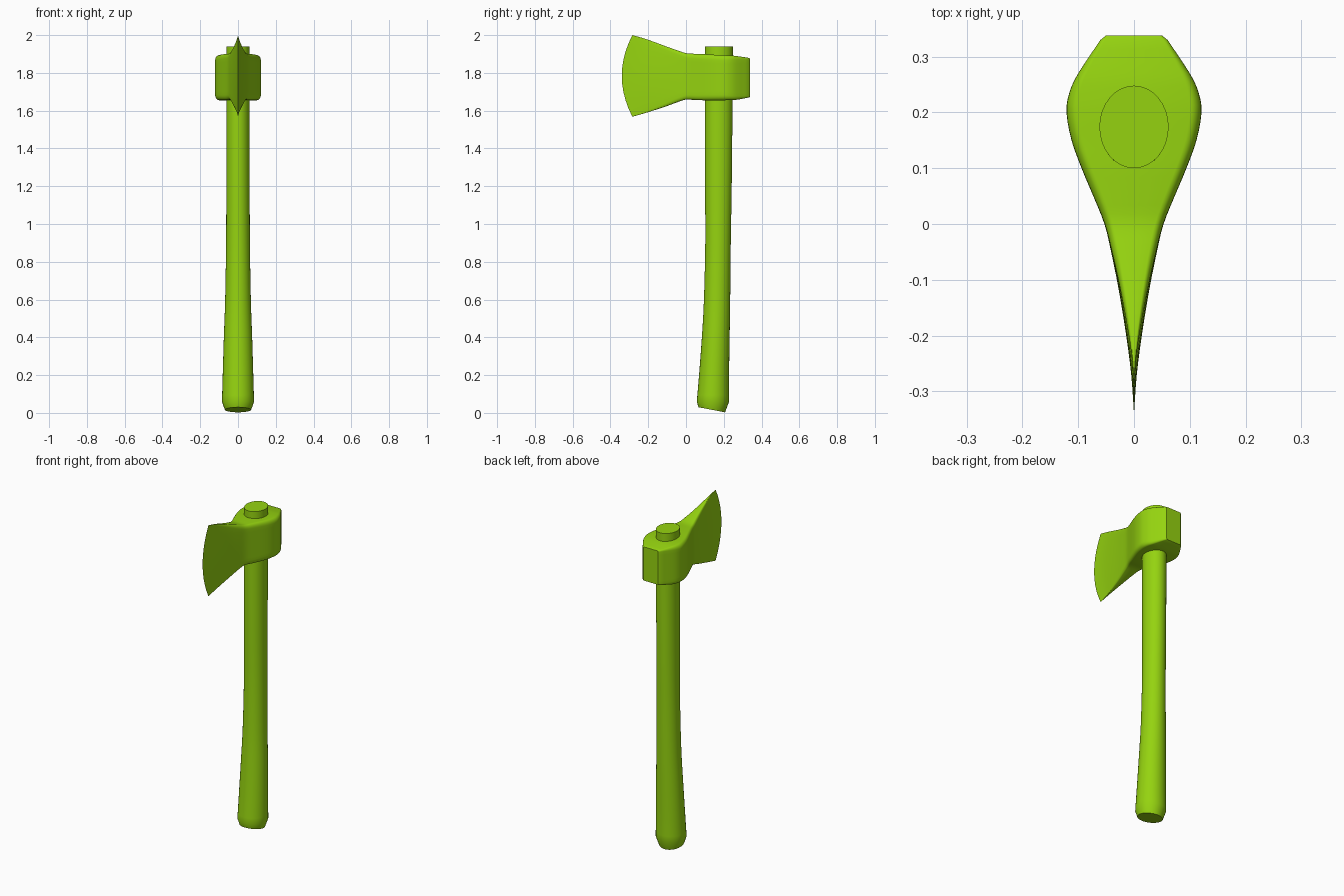
import bpy, bmesh, math

if "Cube" in bpy.data.objects:
    bpy.data.objects.remove(bpy.data.objects["Cube"])

green = bpy.data.materials.new("green")
green.diffuse_color = (0.30, 0.65, 0.005, 1)
green.use_nodes = True
green.node_tree.nodes["Principled BSDF"].inputs["Base Color"].default_value = green.diffuse_color


def refine(rows, n):
    """Catmull-Rom interpolation between station rows."""
    out = []
    for i in range(len(rows) - 1):
        p0, p1, p2 = rows[max(i - 1, 0)], rows[i], rows[i + 1]
        p3 = rows[min(i + 2, len(rows) - 1)]
        for s in range(n):
            t = s / n
            out.append(tuple(0.5 * (2 * b + (c - a) * t + (2 * a - 5 * b + 4 * c - d) * t * t
                                    + (3 * b - a - 3 * c + d) * t ** 3)
                             for a, b, c, d in zip(p0, p1, p2, p3)))
    return out + [rows[-1]]


def loft(name, rings, cap_end, angle):
    bm = bmesh.new()
    loops = [[bm.verts.new(p) for p in ring] for ring in rings]
    for a, b in zip(loops, loops[1:]):
        for i in range(len(a)):
            j = (i + 1) % len(a)
            bm.faces.new((a[i], a[j], b[j], b[i]))
    bm.faces.new(loops[0])
    if cap_end:
        bm.faces.new(loops[-1])
    bmesh.ops.remove_doubles(bm, verts=bm.verts, dist=0.0002)
    bmesh.ops.recalc_face_normals(bm, faces=bm.faces)
    mesh = bpy.data.meshes.new(name)
    bm.to_mesh(mesh)
    bm.free()
    obj = bpy.data.objects.new(name, mesh)
    bpy.context.collection.objects.link(obj)
    mesh.materials.append(green)
    bpy.ops.object.select_all(action='DESELECT')
    obj.select_set(True)
    bpy.context.view_layer.objects.active = obj
    bpy.ops.object.shade_smooth_by_angle(angle=math.radians(angle))
    return obj


# Handle: oval rings (front y, back y, half width, z at front, z at back)
stations = [(0.100, 0.248, 0.062, 1.94, 1.94), (0.100, 0.246, 0.062, 1.60, 1.60),
            (0.101, 0.242, 0.062, 1.20, 1.20), (0.102, 0.237, 0.063, 0.90, 0.90),
            (0.095, 0.234, 0.068, 0.60, 0.60), (0.084, 0.231, 0.075, 0.40, 0.40),
            (0.069, 0.228, 0.081, 0.20, 0.20), (0.057, 0.228, 0.085, 0.06, 0.06)]
stations = refine(stations, 3) + [(0.066, 0.207, 0.070, 0.030, 0.003)]


def oval(y0, y1, w, z0, z1, n=32):
    ring = []
    for i in range(n):
        a = 2 * math.pi * i / n
        k = (1 + math.sin(a)) / 2
        ring.append((w * math.cos(a), y0 + (y1 - y0) * k, z0 + (z1 - z0) * k))
    return ring


loft("handle", [oval(*s) for s in stations], True, 35)


# Head: rounded sections (y at mid height, forward bulge, half width,
# half width of the flat top, bottom z, top z, corner height)
def section(y, bulge, w, flat, zb, zt, c):
    side = []
    for i in range(6):
        a = math.pi / 2 * i / 5
        side.append((flat + (w - flat) * math.sin(a), zb + c * (1 - math.cos(a))))
    side += [(w, zb + c + (zt - zb - 2 * c) * i / 10) for i in range(1, 10)]
    for i in range(6):
        a = math.pi / 2 * i / 5
        side.append((flat + (w - flat) * math.cos(a), zt - c * (1 - math.sin(a))))
    side += [(-x, z) for x, z in reversed(side)]
    mid, half = (zb + zt) / 2, (zt - zb) / 2
    return [(x, y + bulge * ((z - mid) / half) ** 2, z) for x, z in side]


butt = [(0.338, 0, 0.050, 0.044, 1.672, 1.877, 0.006)]
body = [(0.330, 0, 0.060, 0.052, 1.669, 1.880, 0.008),
        (0.270, 0, 0.100, 0.085, 1.658, 1.889, 0.020),
        (0.235, 0, 0.116, 0.097, 1.656, 1.892, 0.025),
        (0.200, 0, 0.121, 0.100, 1.655, 1.894, 0.028),
        (0.150, 0, 0.112, 0.092, 1.655, 1.896, 0.028),
        (0.100, 0, 0.094, 0.075, 1.655, 1.899, 0.028),
        (0.050, 0, 0.073, 0.055, 1.656, 1.901, 0.026),
        (0.000, 0.002, 0.053, 0.038, 1.659, 1.904, 0.024),
        (-0.050, 0.008, 0.041, 0.028, 1.670 - 0.024, 1.918, 0.022),
        (-0.120, 0.018, 0.027, 0.018, 1.624, 1.939, 0.018),
        (-0.200, 0.031, 0.014, 0.009, 1.602, 1.964, 0.012),
        (-0.270, 0.043, 0.005, 0.003, 1.584, 1.984, 0.006),
        (-0.340, 0.056, 0.0, 0.0, 1.568, 2.000, 0.003)]
rings = [section(*s) for s in butt + refine(body, 3)]
loft("axe_head", rings, False, 35)
